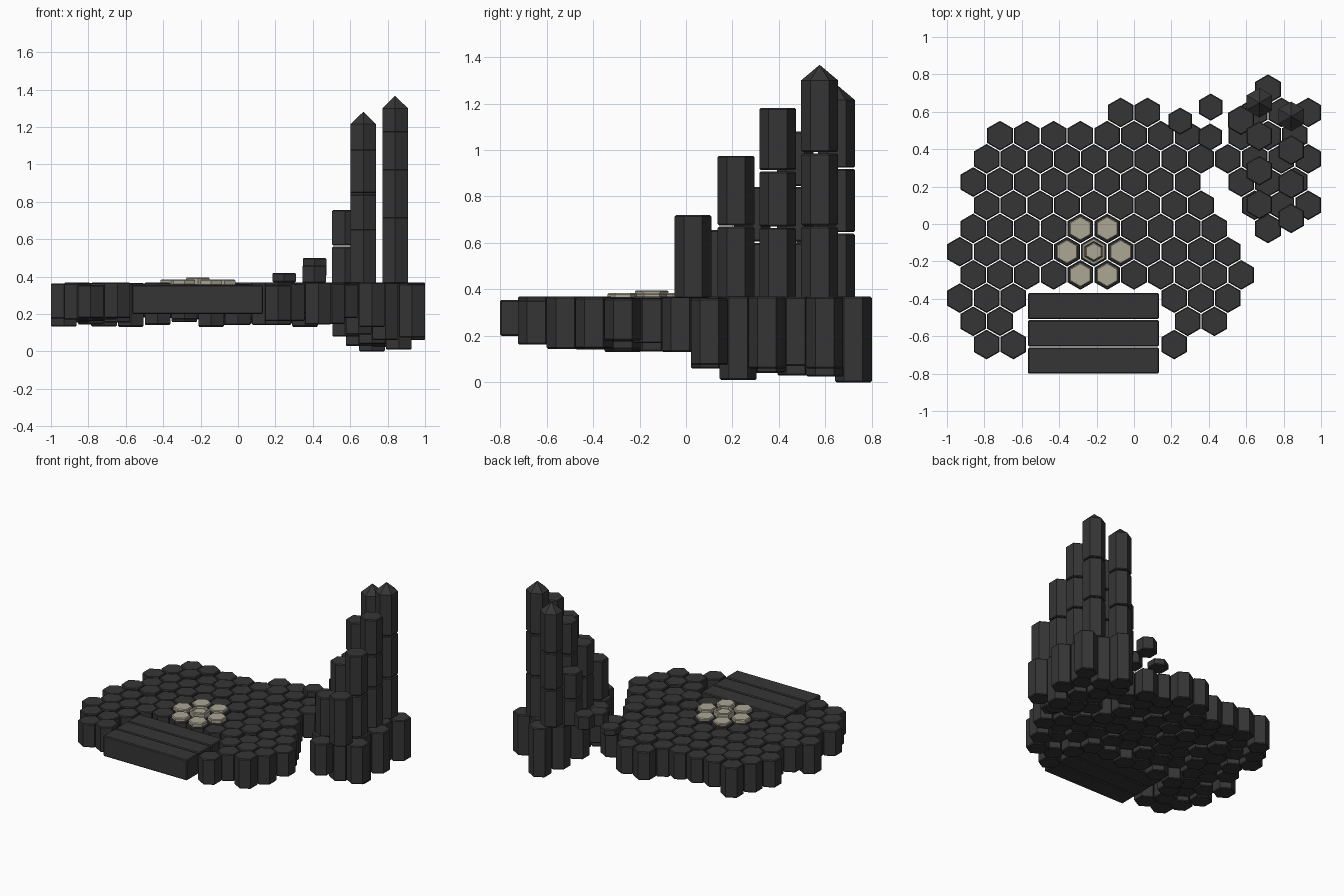
import bpy, bmesh, math, random

random.seed(4)
if "Cube" in bpy.data.objects:
    bpy.data.objects.remove(bpy.data.objects["Cube"])

PITCH, ROW, Y0, R = 0.1433, 0.1241, -0.024, 0.0792


def make_material(name, rgb):
    mat = bpy.data.materials.new(name)
    mat.use_nodes = True
    mat.diffuse_color = (*rgb, 1)
    mat.node_tree.nodes["Principled BSDF"].inputs["Base Color"].default_value = (*rgb, 1)
    return mat


basalt = make_material("dark basalt", (0.036, 0.036, 0.036))
pale = make_material("pale stone", (0.41, 0.38, 0.30))


def hex_rings(bm, x, y, profile, closed=False):
    """Loft hexagons through (radius, height) pairs, capped or looped."""
    rings = []
    for rad, z in profile:
        angles = [math.radians(90 + 60 * k) for k in range(6)]
        rings.append([bm.verts.new((x + rad * math.cos(a), y + rad * math.sin(a), z))
                      for a in angles])
    pairs = list(zip(rings, rings[1:]))
    if closed:
        pairs.append((rings[-1], rings[0]))
    else:
        bm.faces.new(rings[0][::-1])
        bm.faces.new(rings[-1])
    for low, high in pairs:
        for k in range(6):
            n = (k + 1) % 6
            bm.faces.new((low[k], low[n], high[n], high[k]))


def prism(bm, x, y, bottom, top, rad=R, bevel=0.006):
    hex_rings(bm, x, y, [(rad - bevel, bottom), (rad, bottom + bevel),
                         (rad, top - bevel), (rad - bevel, top)])


def finish(bm, name, mat):
    bmesh.ops.recalc_face_normals(bm, faces=bm.faces)
    mesh = bpy.data.meshes.new(name)
    bm.to_mesh(mesh)
    bm.free()
    mesh.materials.append(mat)
    obj = bpy.data.objects.new(name, mesh)
    bpy.context.collection.objects.link(obj)
    return obj


def cell(row, col):
    return PITCH * (col + 0.5 * (row % 2)), Y0 + ROW * row


# Hexagonal paving: row -> inclusive column spans
spans = {5: [(-1, 0)], 4: [(-5, 2)], 3: [(-6, 3)], 2: [(-6, 2)], 1: [(-6, 2)],
         0: [(-6, 3)], -1: [(-7, 3)], -2: [(-6, 4)], -3: [(-7, -5), (1, 3)],
         -4: [(-6, -5), (2, 3)], -5: [(-6, -5), (1, 1)]}
cells = [(r, c) for r, parts in spans.items() for a, b in parts for c in range(a, b + 1)]
points = [cell(*rc) for rc in cells]
bm = bmesh.new()
for x, y in points:
    neighbours = sum(math.hypot(x - u, y - v) < PITCH * 1.1 for u, v in points) - 1
    bottom = random.uniform(0.13, 0.18) if neighbours < 6 else random.uniform(0.17, 0.21)
    prism(bm, x, y, bottom, random.uniform(0.354, 0.37))
finish(bm, "paving_columns", basalt)

# Deeper columns carrying the towers: row -> first column and bottom heights
base = {6: (5, [0.0]), 5: (4, [0.03, 0.025, 0.06]), 4: (4, [0.08, 0.03, 0.07]),
        3: (4, [0.08, 0.04, 0.06]), 2: (4, [0.08, 0.04, 0.01]),
        1: (4, [0.09, 0.06, 0.075]), 0: (5, [0.13])}
bm = bmesh.new()
for row, (first, bottoms) in base.items():
    for i, bottom in enumerate(bottoms):
        prism(bm, *cell(row, first + i), bottom, random.uniform(0.36, 0.37))
finish(bm, "tower_base_columns", basalt)

# Stacked tower columns: name, x, y, heights of joints and top
towers = [
    ("left_tower_1", 0.84, 0.03, [0.72]),
    ("left_tower_2", 0.84, 0.215, [0.67, 0.975]),
    ("left_tower_3", 0.84, 0.395, [0.665, 0.908, 1.18]),
    ("right_tower_1", 0.67, 0.105, [0.655]),
    ("right_tower_2", 0.67, 0.285, [0.6, 0.84]),
    ("right_tower_3", 0.67, 0.47, [0.6, 0.84, 1.08]),
    ("side_tower", 0.572, 0.555, [0.56, 0.757]),
]
for name, x, y, tops in towers:
    bm = bmesh.new()
    bottom = 0.362
    for top in tops:
        prism(bm, x, y, bottom, top)
        bottom = top + 0.006
    finish(bm, name, basalt)

# Tallest towers with pointed caps
for name, x, y, joints, shoulder, tip in [
        ("left_spire", 0.84, 0.575, [0.67, 0.985], 1.30, 1.365),
        ("right_spire", 0.67, 0.648, [0.64, 0.918], 1.215, 1.28)]:
    bm = bmesh.new()
    bottom = 0.362
    for top in joints:
        prism(bm, x, y, bottom, top)
        bottom = top + 0.006
    hex_rings(bm, x, y, [(R - 0.006, bottom), (R, bottom + 0.006),
                         (R, shoulder), (0.002, tip)])
    finish(bm, name, basalt)

# Floating stepping stones leading to the towers
for i, (x, y, bottom, top) in enumerate([(0.247, 0.55, 0.37, 0.42),
                                         (0.407, 0.465, 0.365, 0.46),
                                         (0.41, 0.625, 0.40, 0.50)], 1):
    bm = bmesh.new()
    prism(bm, x, y, bottom, top, 0.0725)
    finish(bm, f"stepping_stone_{i}", basalt)

# Three long slabs at the front
for i in range(3):
    bm = bmesh.new()
    bmesh.ops.create_cube(bm, size=1)
    bmesh.ops.scale(bm, vec=(0.70, 0.14, 0.155), verts=bm.verts)
    bmesh.ops.translate(bm, vec=(-0.217, -0.73 + 0.1455 * i, 0.2775), verts=bm.verts)
    bmesh.ops.bevel(bm, geom=bm.edges[:], offset=0.006, segments=1, affect='EDGES')
    finish(bm, f"front_slab_{i + 1}", basalt)

# Pale hexagon tiles around a raised centre tile
centre = cell(-1, -2)
bm = bmesh.new()
for k in range(6):
    a = math.radians(60 * k)
    prism(bm, centre[0] + PITCH * math.cos(a), centre[1] + PITCH * math.sin(a),
          0.352, 0.385, 0.066)
finish(bm, "pale_tiles", pale)

bm = bmesh.new()
prism(bm, *centre, 0.352, 0.387, 0.05)
hex_rings(bm, *centre, [(0.072, 0.352), (0.072, 0.39), (0.067, 0.396),
                        (0.056, 0.396), (0.052, 0.39), (0.052, 0.352)], closed=True)
finish(bm, "raised_centre_tile", pale)
